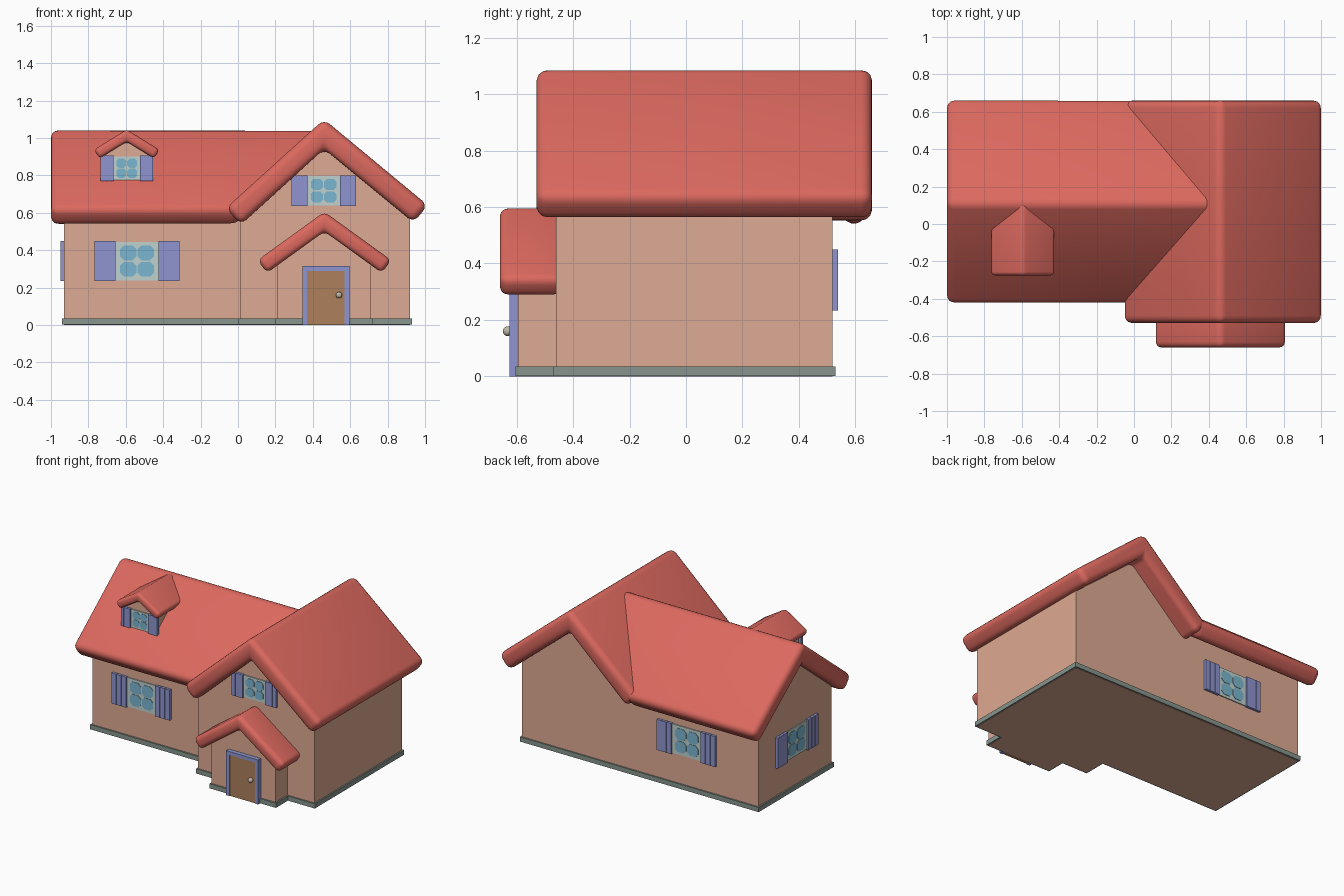
import bpy, bmesh, math
from mathutils import Matrix, Vector

if "Cube" in bpy.data.objects:
    bpy.data.objects.remove(bpy.data.objects["Cube"])


def material(name, rgb):
    m = bpy.data.materials.new(name)
    lin = [(c / 255 / 12.92) if c < 11 else ((c / 255 + 0.055) / 1.055) ** 2.4 for c in rgb]
    m.diffuse_color = (*lin, 1)
    m.use_nodes = True
    m.node_tree.nodes["Principled BSDF"].inputs["Base Color"].default_value = m.diffuse_color
    return m


WALL = material("peach plaster", (222, 170, 147))
ROOF = material("red roof", (220, 105, 95))
SHUTTER = material("lavender paint", (143, 149, 208))
FRAME = material("pale window frame", (192, 210, 206))
GLASS = material("blue glass", (122, 182, 208))
BASE = material("grey stone", (135, 149, 141))
DOOR = material("brown wood", (174, 128, 92))
KNOB = material("knob metal", (190, 186, 168))

ALONG_Y = Matrix.Identity(4)
ALONG_X = Matrix.Rotation(math.radians(90), 4, 'Z')   # profile x -> y, depth y -> -x


def finish(name, bm, mat, matrix=ALONG_Y, smooth=False):
    bm.transform(matrix)
    bmesh.ops.recalc_face_normals(bm, faces=bm.faces[:])
    mesh = bpy.data.meshes.new(name)
    bm.to_mesh(mesh)
    bm.free()
    mesh.materials.append(mat)
    ob = bpy.data.objects.new(name, mesh)
    bpy.context.collection.objects.link(ob)
    if smooth:
        bpy.ops.object.select_all(action='DESELECT')
        ob.select_set(True)
        bpy.context.view_layer.objects.active = ob
        bpy.ops.object.shade_smooth_by_angle(angle=math.radians(40))
    return ob


def prism(bm, pts, y0, y1):
    """Extrude an (x, z) outline from y0 to y1; y1 may be a list, one per point."""
    ends = y1 if isinstance(y1, list) else [y1] * len(pts)
    a = [bm.verts.new((x, y0, z)) for x, z in pts]
    b = [bm.verts.new((x, e, z)) for (x, z), e in zip(pts, ends)]
    bm.faces.new(a)
    bm.faces.new(b[::-1])
    for i in range(len(pts)):
        j = (i + 1) % len(pts)
        bm.faces.new((a[i], b[i], b[j], a[j]))


def rect(x0, x1, z0, z1, c=0.0):
    """Rectangle outline, corners optionally chamfered by c."""
    if not c:
        return [(x0, z0), (x1, z0), (x1, z1), (x0, z1)]
    return [(x0 + c, z0), (x1 - c, z0), (x1, z0 + c), (x1, z1 - c),
            (x1 - c, z1), (x0 + c, z1), (x0, z1 - c), (x0, z0 + c)]


def solid(name, mat, outlines, y0, y1, matrix=ALONG_Y):
    bm = bmesh.new()
    for o in outlines:
        prism(bm, o, y0, y1)
    return finish(name, bm, mat, matrix)


def gable_walls(name, c, half, bottom, eave, apex, d0, d1, matrix=ALONG_Y):
    pts = [(c - half, bottom), (c + half, bottom), (c + half, eave), (c, apex), (c - half, eave)]
    return solid(name, WALL, [pts], d0, d1, matrix)


def gable_roof(name, c, apex, left, right, t, d0, d1, bevel, matrix=ALONG_Y):
    """Thick rounded chevron; left/right are (half width, eave height)."""
    def inner(half, z, sign):
        s = Vector((half, apex - z)).normalized()
        return (c + sign * (half - t * s.y), z - t * s.x), t / s.x
    il, tl = inner(*left, -1)
    ir, tr = inner(*right, 1)
    pts = [(c - left[0], left[1]), il, (c, apex - (tl + tr) / 2), ir,
           (c + right[0], right[1]), (c, apex)]
    bm = bmesh.new()
    prism(bm, pts, d0, d1)
    bmesh.ops.recalc_face_normals(bm, faces=bm.faces[:])
    bmesh.ops.bevel(bm, geom=bm.edges[:], offset=bevel, segments=4, profile=0.5,
                    affect='EDGES', clamp_overlap=True)
    return finish(name, bm, ROOF, matrix, smooth=True)


def window(name, pos, turn=0, s=1.0):
    """Four-pane window with plank shutters, facing local -y."""
    m = Matrix.Translation(pos) @ Matrix.Rotation(math.radians(turn), 4, 'Z') @ Matrix.Diagonal((s, 1, s, 1))
    solid(name + "_frame", FRAME, [rect(-.116, .116, -.103, .103)], .01, -.007, m)
    panes = [rect(x, x + .086, z, z + .08, .02) for x in (-.09, .004) for z in (-.084, .004)]
    solid(name + "_panes", GLASS, panes, 0, -.010, m)
    boards, planks = [], []
    for side in (-1, 1):
        x0 = side * .171 - .057
        boards.append(rect(x0, x0 + .114, -.104, .104))
        planks += [rect(x0 + k * .039, x0 + k * .039 + .036, -.108, .108) for k in range(3)]
    solid(name + "_shutter_boards", SHUTTER, boards, .005, -.011, m)
    solid(name + "_shutter_planks", SHUTTER, planks, 0, -.018, m)


# Walls (ALONG_X: depth is -x)
gable_walls("left_wing_walls", .11, .41, 0, .62, .95, .93, -.02, ALONG_X)
gable_walls("gable_wing_walls", .465, .455, 0, .61, .99, -.46, .52)
gable_walls("porch_walls", .46, .25, 0, .35, .53, -.595, -.44)
gable_walls("dormer_walls", -.595, .12, .72, .925, 1.0, -.24, .05)

# Stone base around each wall block
for name, x0, x1, y0, y1 in (("left_wing_base", -.94, .02, -.31, .53),
                             ("gable_wing_base", 0, .93, -.47, .53),
                             ("porch_base", .20, .72, -.605, -.46)):
    solid(name, BASE, [rect(x0, x1, .002, .035)], y0, y1)

# Roofs; the left roof ends along the valley inside the gable roof
valley = [-.02, .01, -.41, .01, -.02, -.46]
gable_roof("left_wing_roof", .11, 1.054, (.546, .62), (.566, .62), .12, 1.0, valley, .04, ALONG_X)
gable_roof("gable_wing_roof", .46, 1.10, (.525, .625), (.555, .64), .12, -.53, .66, .04)
gable_roof("porch_roof", .462, .605, (.357, .347), (.357, .347), .085, -.66, -.44, .03)
gable_roof("dormer_roof", -.595, 1.045, (.175, .937), (.175, .937), .055, -.275, .11, .02)

# Windows
window("front_window", (-.54, -.30, .342))
window("gable_window", (.458, -.46, .718), 0, .76)
window("dormer_window", (-.595, -.24, .838), 0, .62)
window("back_window", (-.375, .52, .342), 180)
window("side_window", (-.93, .10, .342), -90)

# Door with frame and knob
frame = [(.345, 0), (.37, 0), (.37, .29), (.57, .29), (.57, 0), (.595, 0), (.595, .315), (.345, .315)]
solid("door_frame", SHUTTER, [frame], -.59, -.625)
solid("door", DOOR, [rect(.37, .57, 0, .29)], -.59, -.62)
bm = bmesh.new()
bmesh.ops.create_uvsphere(bm, u_segments=16, v_segments=10, radius=.017)
finish("door_knob", bm, KNOB, Matrix.Translation((.54, -.632, .16)), smooth=True)
